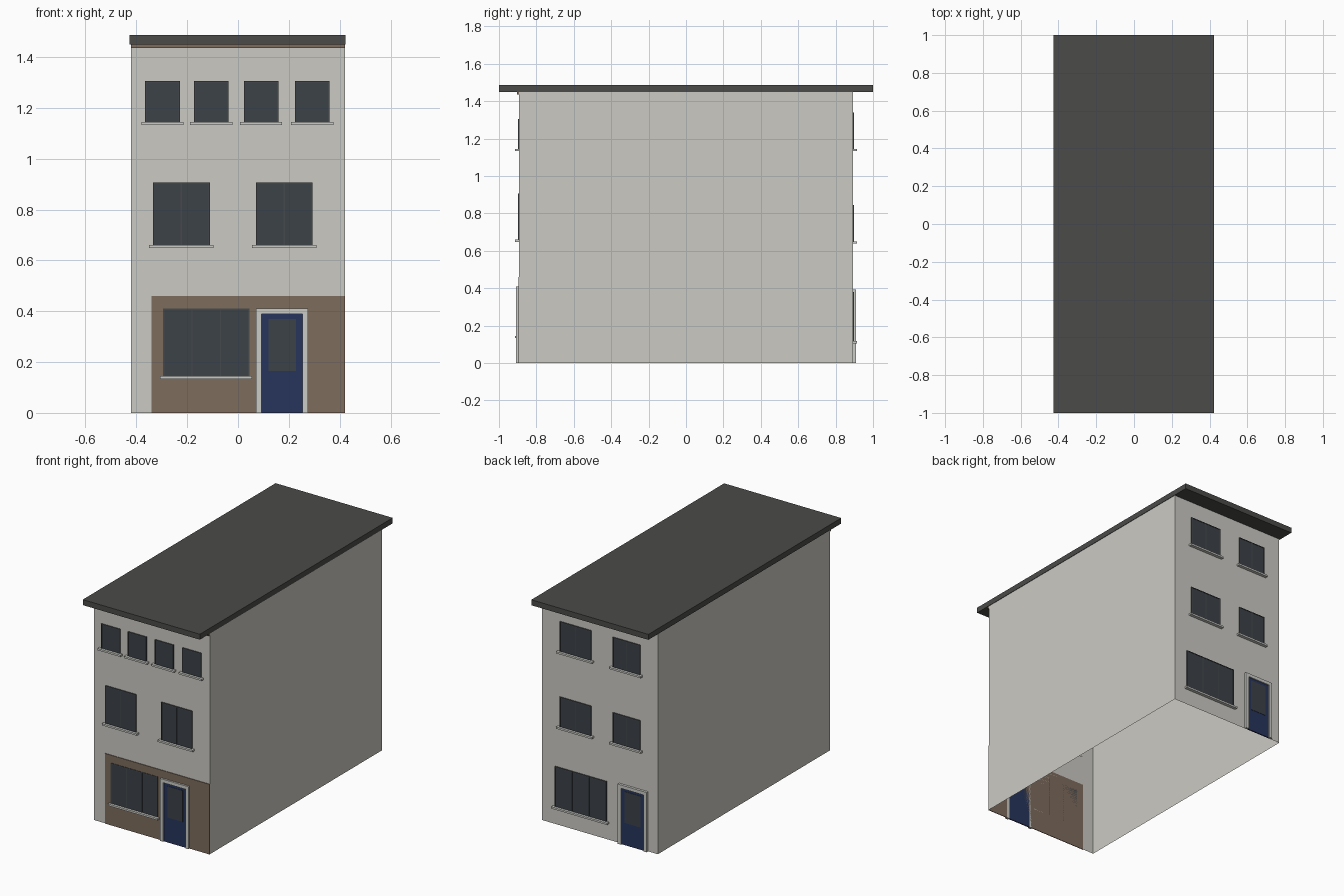
import bpy, bmesh

if "Cube" in bpy.data.objects:
    bpy.data.objects.remove(bpy.data.objects["Cube"])

def mat(name, r, g, b):
    m = bpy.data.materials.new(name)
    m.diffuse_color = (r, g, b, 1)
    m.use_nodes = True
    m.node_tree.nodes["Principled BSDF"].inputs["Base Color"].default_value = m.diffuse_color
    return m

WALL = mat("render_wall", .60, .59, .55)
ROOF = mat("dark_roof", .07, .07, .067)
BRICK = mat("brown_brick", .21, .15, .11)
GLASS = mat("dark_glass", .045, .055, .065)
FRAME = mat("window_frame", .06, .068, .075)
BLUE = mat("blue_paint", .02, .035, .11)
STONE = mat("pale_stone", .60, .60, .57)

def box(name, x0, x1, y0, y1, z0, z1, m, open_ends=False):
    bm = bmesh.new()
    bmesh.ops.create_cube(bm, size=1)
    for v in bm.verts:
        v.co = ((x0 + x1) / 2 + v.co.x * (x1 - x0),
                (y0 + y1) / 2 + v.co.y * (y1 - y0),
                (z0 + z1) / 2 + v.co.z * (z1 - z0))
    if open_ends:
        bm.normal_update()
        ends = [f for f in bm.faces if abs(f.normal.z) > .5]
        bmesh.ops.delete(bm, geom=ends, context='FACES_ONLY')
    me = bpy.data.meshes.new(name)
    bm.to_mesh(me)
    bm.free()
    me.materials.append(m)
    ob = bpy.data.objects.new(name, me)
    bpy.context.collection.objects.link(ob)
    return ob

Y = .892  # wall plane distance from the centre

def facade(name, side, x0, x1, z0, z1, depth, m, start=0.0):
    """Box standing out from the front (-1) or back (+1) wall."""
    a, b = sorted((side * (Y + start), side * (Y + depth)))
    return box(name, x0, x1, a, b, z0, z1, m)

def window(name, side, x0, x1, z0, z1, panes=1, sill=.015):
    t = .005
    facade(name + "_glass", side, x0 + t, x1 - t, z0 + t, z1 - t, .005, GLASS)
    # frame rails, stiles and mullions
    for z in (z0, z1 - t):
        facade(name + "_rail", side, x0, x1, z, z + t, .007, FRAME)
    for i in range(panes + 1):
        x = x0 + (x1 - x0 - t) * i / panes
        facade(name + "_stile", side, x, x + t, z0 + t, z1 - t, .007, FRAME)
    facade(name + "_sill", side, x0 - sill, x1 + sill, z0 - .007, z0 + .005, .021, STONE)

def door(name, side, x0, x1, top):
    t = .022
    for x in (x0, x1 - t):
        facade(name + "_jamb", side, x, x + t, 0, top, .016, STONE)
    facade(name + "_lintel", side, x0 + t, x1 - t, top - t, top, .016, STONE)
    facade(name + "_leaf", side, x0 + t, x1 - t, 0, top - t, .008, BLUE)
    facade(name + "_glass", side, x0 + .05, x1 - .046, top - .245, top - .04, .010, GLASS)

# shell (open underneath), roof slab and eaves trim
box("walls", -.42, .42, -Y, Y, 0, 1.45, WALL, open_ends=True)
box("roof_slab", -.427, .423, -1, 1, 1.45, 1.486, ROOF)
facade("eaves_trim", -1, -.42, .42, 1.435, 1.45, .012, BRICK)
facade("brick_panel", -1, -.34, .42, 0, .46, .004, BRICK)

# front windows and door
for x0 in (-.365, -.173, .023, .224):
    window("front_top_window", -1, x0, x0 + .136, 1.14, 1.305)
for x0 in (-.335, .07):
    window("front_middle_window", -1, x0, x0 + .224, .655, .907, 2)
window("front_shop_window", -1, -.295, .045, .14, .41, 3, .011)
door("front_door", -1, .07, .275, .41)

# back windows and door
for z0 in (1.14, .645):
    window("back_wide_window", 1, .06, .29, z0, z0 + .2, 2)
    window("back_small_window", 1, -.295, -.095, z0, z0 + .2, 2)
window("back_large_window", 1, -.05, .325, .112, .38, 3)
door("back_door", 1, -.35, -.14, .392)
